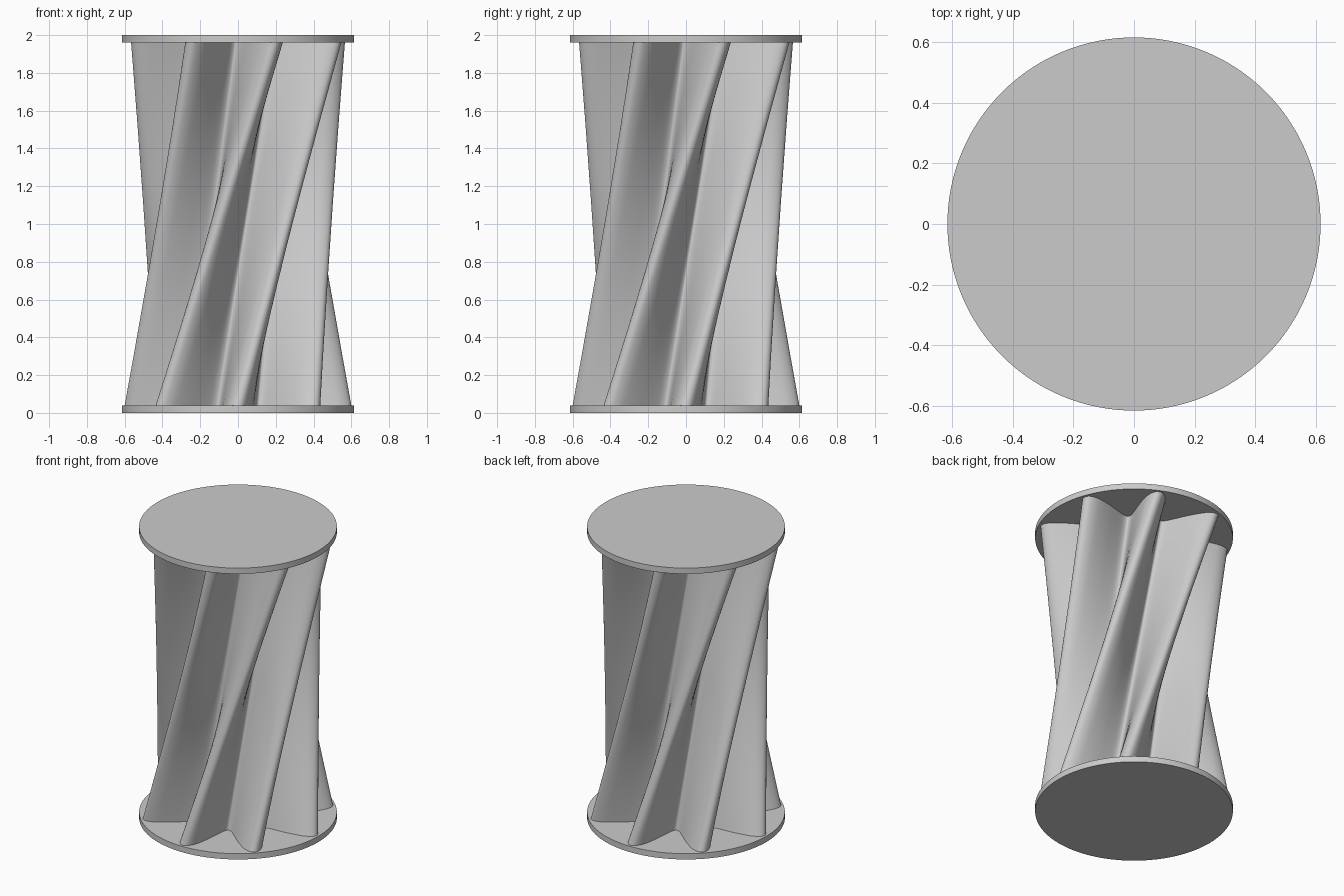
import bpy
import bmesh
import math
from mathutils import Vector, Matrix

cube = bpy.data.objects.get("Cube")
if cube:
    bpy.data.objects.remove(cube, do_unlink=True)

RIBS = 8
TWIST = math.radians(65)
PLATE_RADIUS = 0.615
PLATE_THICKNESS = 0.04
HEIGHT = 2.0
LEVELS = 32

# One shared grey material
grey = bpy.data.materials.new("plain_grey")
grey.use_nodes = True
grey.diffuse_color = (0.6, 0.6, 0.6, 1)
grey.node_tree.nodes["Principled BSDF"].inputs["Base Color"].default_value = grey.diffuse_color


def finish(bm, name):
    bmesh.ops.recalc_face_normals(bm, faces=bm.faces)
    mesh = bpy.data.meshes.new(name)
    bm.to_mesh(mesh)
    bm.free()
    mesh.materials.append(grey)
    obj = bpy.data.objects.new(name, mesh)
    bpy.context.collection.objects.link(obj)
    bpy.ops.object.select_all(action="DESELECT")
    obj.select_set(True)
    bpy.context.view_layer.objects.active = obj
    bpy.ops.object.shade_smooth_by_angle(angle=math.radians(35))
    return obj


def smooth_ring(points, steps):
    """Closed Catmull-Rom curve through the points."""
    ring = []
    n = len(points)
    for i in range(n):
        a, b, c, d = (points[(i + k) % n] for k in (-1, 0, 1, 2))
        for s in range(steps):
            t = s / steps
            ring.append(0.5 * (2 * b + (c - a) * t + (2 * a - 5 * b + 4 * c - d) * t ** 2
                               + (3 * b - a - 3 * c + d) * t ** 3))
    return ring


# Half of one rib: (distance from axis, half width), valley to tip
half = [(0.255, 0.106), (0.272, 0.094), (0.30, 0.088), (0.36, 0.083), (0.43, 0.077),
        (0.50, 0.066), (0.55, 0.052), (0.588, 0.028), (0.60, 0)]
rib = [Vector((r, -w)) for r, w in half] + [Vector((r, w)) for r, w in half[-2:0:-1]]
outline = []
for i in range(RIBS):
    turn = Matrix.Rotation(math.tau * i / RIBS, 2)
    outline += [turn @ p for p in rib]
section = smooth_ring(outline, 3)

# Ribbed column: straight rulings from the lower outline to the turned upper one
bm = bmesh.new()
turn = Matrix.Rotation(TWIST, 2)
rows = []
for k in range(LEVELS + 1):
    t = k / LEVELS
    z = PLATE_THICKNESS + t * (HEIGHT - 2 * PLATE_THICKNESS)
    rows.append([bm.verts.new((*p.lerp(turn @ p, t), z)) for p in section])
for low, high in zip(rows, rows[1:]):
    for i in range(len(low)):
        j = (i + 1) % len(low)
        bm.faces.new((low[i], low[j], high[j], high[i]))
bm.faces.new(rows[0][::-1])
bm.faces.new(rows[-1])
finish(bm, "twisted_ribbed_column")

# Round end plates
for name, z in (("bottom_plate", PLATE_THICKNESS / 2), ("top_plate", HEIGHT - PLATE_THICKNESS / 2)):
    bm = bmesh.new()
    bmesh.ops.create_cone(bm, cap_ends=True, segments=128, radius1=PLATE_RADIUS,
                          radius2=PLATE_RADIUS, depth=PLATE_THICKNESS,
                          matrix=Matrix.Translation((0, 0, z)))
    finish(bm, name)
